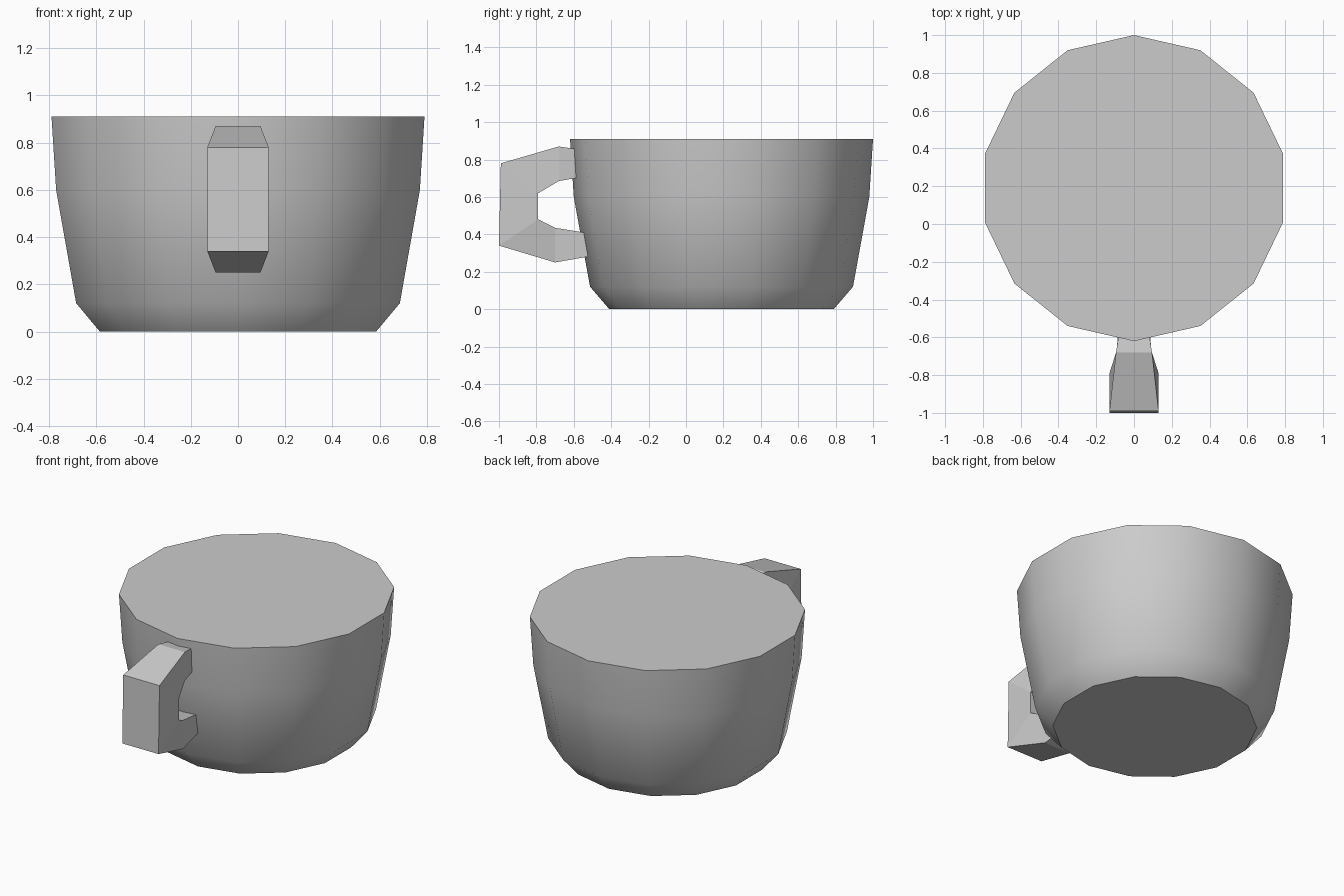
import bpy, bmesh
from math import cos, sin, pi, radians

if "Cube" in bpy.data.objects:
    bpy.data.objects.remove(bpy.data.objects["Cube"])


def finish(bm, name):
    bmesh.ops.recalc_face_normals(bm, faces=bm.faces[:])
    mesh = bpy.data.meshes.new(name)
    bm.to_mesh(mesh)
    bm.free()
    obj = bpy.data.objects.new(name, mesh)
    bpy.context.collection.objects.link(obj)
    return obj


def loft(name, rings):
    """Skin a list of equal-length point rings and cap both ends."""
    bm = bmesh.new()
    loops = [[bm.verts.new(p) for p in ring] for ring in rings]
    n = len(loops[0])
    for a, b in zip(loops, loops[1:]):
        for i in range(n):
            j = (i + 1) % n
            bm.faces.new((a[i], a[j], b[j], b[i]))
    bm.faces.new(loops[0])
    bm.faces.new(loops[-1])
    return finish(bm, name)


# Cup body: 14-sided, filled to the rim, smooth walls with sharp cap edges
SIDES, CENTRE_Y = 14, 0.19
profile = [(0.60, 0.0), (0.703, 0.12), (0.79, 0.60), (0.81, 0.91)]
angles = [pi / 2 + 2 * pi * i / SIDES for i in range(SIDES)]
body = loft("cup_body", [[(r * cos(a), CENTRE_Y + r * sin(a), z) for a in angles]
                         for r, z in profile])
bpy.context.view_layer.objects.active = body
body.select_set(True)
bpy.ops.object.shade_smooth_by_angle(angle=radians(40))

# Handle: flat-sided C; outer (y, z), inner (y, z), half width; ends sunk in the wall
sections = [
    ((-0.56, 0.852), (-0.56, 0.706), 0.077),
    ((-0.68, 0.87), (-0.68, 0.685), 0.095),
    ((-0.99, 0.78), (-0.79, 0.62), 0.13),
    ((-1.00, 0.34), (-0.79, 0.48), 0.13),
    ((-0.70, 0.25), (-0.70, 0.435), 0.095),
    ((-0.50, 0.285), (-0.50, 0.403), 0.077),
]
loft("handle", [[(-w, *o), (w, *o), (w, *i), (-w, *i)] for o, i, w in sections])
